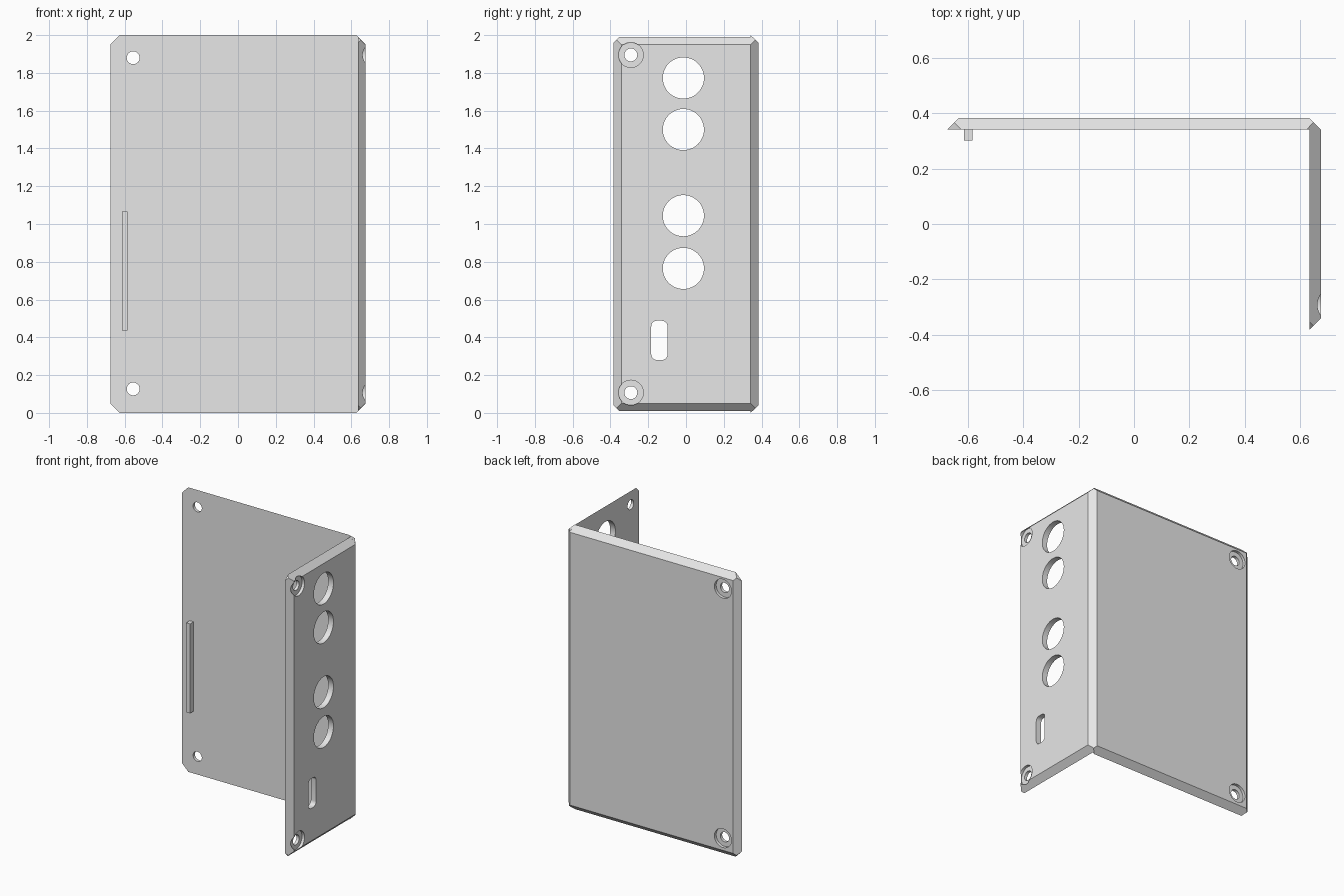
import bpy, bmesh, math
from mathutils import Matrix, Vector

if "Cube" in bpy.data.objects:
    bpy.data.objects.remove(bpy.data.objects["Cube"], do_unlink=True)

T = 0.041                      # sheet thickness
BACK_Y, SIDE_X = 0.342, 0.635  # inner faces of the two panels

grey = bpy.data.materials.new("plain_grey")
grey.use_nodes = True
grey.diffuse_color = (0.8, 0.8, 0.8, 1)
grey.node_tree.nodes["Principled BSDF"].inputs["Base Color"].default_value = (0.8, 0.8, 0.8, 1)


def on_back(u, v, w):
    return Vector((u, BACK_Y + w, v))


def on_side(u, v, w):
    return Vector((SIDE_X + w, u, v))


def finish(bm, name):
    bmesh.ops.recalc_face_normals(bm, faces=bm.faces)
    mesh = bpy.data.meshes.new(name)
    bm.to_mesh(mesh)
    bm.free()
    mesh.materials.append(grey)
    ob = bpy.data.objects.new(name, mesh)
    bpy.context.collection.objects.link(ob)
    return ob


def panel(name, place, half_w, half_h, clip):
    """Plate with bevelled outer rim and clipped corners."""
    bm = bmesh.new()
    for su in (-1, 1):
        for sv in (-1, 1):
            for du, dv, w in ((clip, 0, 0), (0, clip, 0),
                              (clip / 2, clip / 2, clip / 2), (T, T, T)):
                bm.verts.new(place(su * (half_w - du), 1 + sv * (half_h - dv), w))
    bmesh.ops.convex_hull(bm, input=bm.verts[:])
    bmesh.ops.dissolve_limit(bm, angle_limit=0.01, verts=bm.verts[:], edges=bm.edges[:])
    return finish(bm, name)


def box(name, lo, hi, round_x=0):
    bm = bmesh.new()
    size = hi - lo
    bmesh.ops.create_cube(bm, size=1, matrix=Matrix.Translation((lo + hi) / 2)
                          @ Matrix.Diagonal((*size, 1)))
    if round_x:
        edges = [e for e in bm.edges
                 if abs(e.verts[0].co.x - e.verts[1].co.x) > size.x / 2]
        bmesh.ops.bevel(bm, geom=edges, offset=round_x, segments=6, profile=0.5,
                        affect='EDGES')
    return finish(bm, name)


def cut(target, cutter):
    cutter.hide_render = True
    mod = target.modifiers.new("cut", 'BOOLEAN')
    mod.operation, mod.solver, mod.object = 'DIFFERENCE', 'EXACT', cutter
    bpy.context.view_layer.objects.active = target
    bpy.ops.object.modifier_apply(modifier=mod.name)
    bpy.data.objects.remove(cutter, do_unlink=True)


def drill(target, place, u, v, radius, w0=-0.1):
    """Round hole from depth w0 out through the outer face."""
    w1 = T + 0.1
    axis = place(0, 0, 1) - place(0, 0, 0)
    turn = Vector((0, 0, 1)).rotation_difference(axis).to_matrix().to_4x4()
    bm = bmesh.new()
    bmesh.ops.create_cone(bm, cap_ends=True, segments=48, radius1=radius, radius2=radius,
                          depth=w1 - w0,
                          matrix=Matrix.Translation(place(u, v, (w0 + w1) / 2)) @ turn)
    cut(target, finish(bm, "hole_cutter"))


def screw_hole(target, place, u, v):
    drill(target, place, u, v, 0.034)
    drill(target, place, u, v, 0.066, T - 0.02)


# Panels
back = panel("back_panel", on_back, 0.676, 1.0, 0.05)
side = panel("side_panel", on_side, 0.383, 0.99, 0.03)

# Counterbored screw holes
for z in (0.127, 1.88):
    screw_hole(back, on_back, -0.555, z)
for z in (0.107, 1.895):
    screw_hole(side, on_side, -0.292, z)

# Connector holes and slot in the side panel
for z in (0.765, 1.044, 1.5, 1.773):
    drill(side, on_side, -0.014, z, 0.109)
cut(side, box("slot_cutter", on_side(-0.184, 0.28, -0.1), on_side(-0.098, 0.488, 0.2), 0.03))

# Locating rib on the inner face of the back panel
rib = box("locating_rib", on_back(-0.615, 0.437, -0.039), on_back(-0.585, 1.066, 0.002))

# Smooth round walls, keep edges sharp
bpy.ops.object.select_all(action='DESELECT')
for ob in (back, side, rib):
    ob.select_set(True)
bpy.context.view_layer.objects.active = back
bpy.ops.object.shade_smooth_by_angle(angle=math.radians(30))
